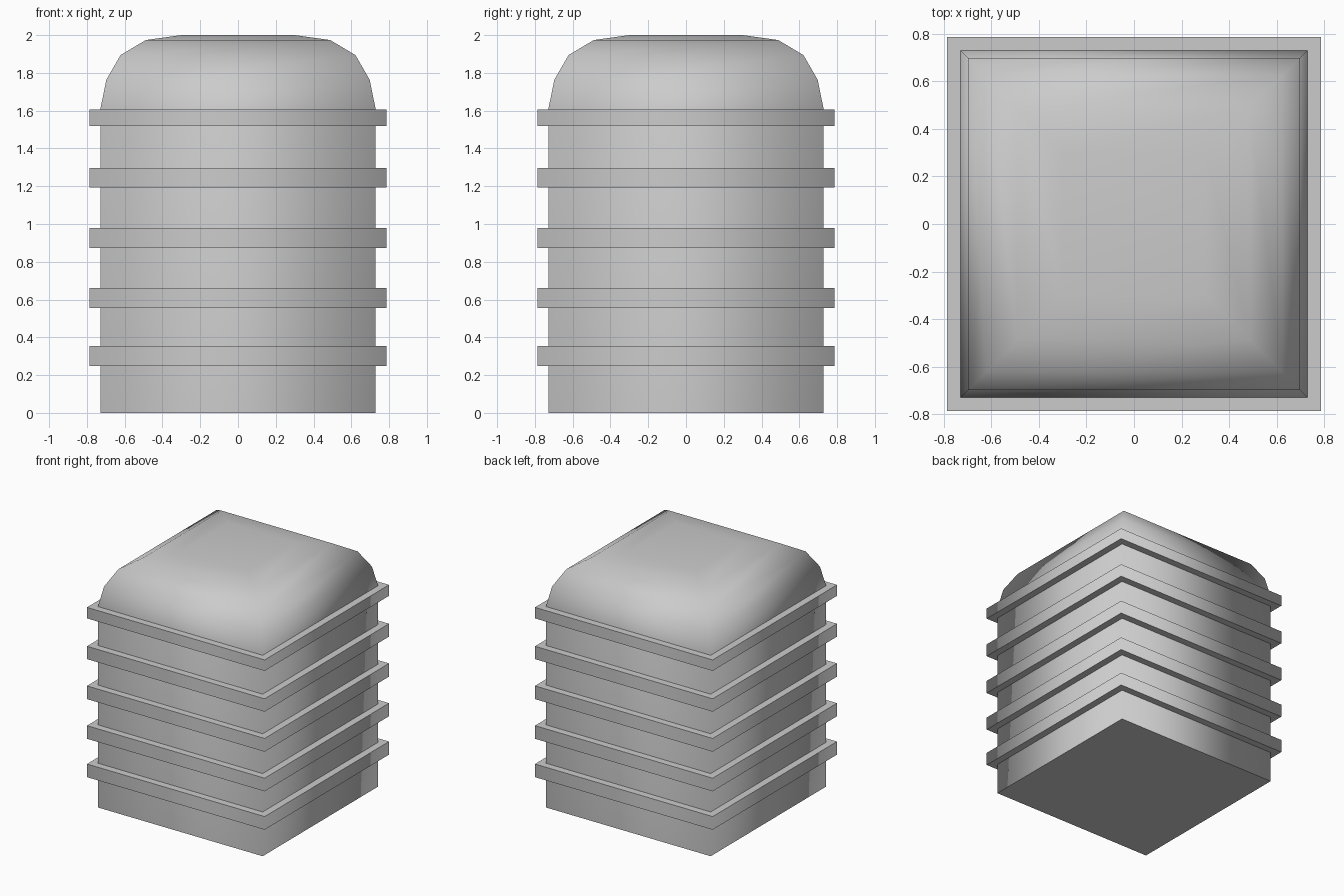
import bpy
import bmesh
from math import radians

if "Cube" in bpy.data.objects:
    bpy.data.objects.remove(bpy.data.objects["Cube"])


def square_loft(name, profile, closed=False):
    """Sweep a (half width, height) profile round four sides."""
    bm = bmesh.new()
    corners = [(-1, -1), (1, -1), (1, 1), (-1, 1)]
    rings = [[bm.verts.new((h * x, h * y, z)) for x, y in corners] for h, z in profile]
    pairs = list(zip(rings, rings[1:]))
    if closed:
        pairs.append((rings[-1], rings[0]))
    else:
        bm.faces.new(rings[0][::-1])
        bm.faces.new(rings[-1])
    for low, high in pairs:
        for i in range(4):
            j = (i + 1) % 4
            bm.faces.new((low[i], low[j], high[j], high[i]))
    bmesh.ops.recalc_face_normals(bm, faces=bm.faces)

    # Corners shade softly; only the level rims stay sharp
    for f in bm.faces:
        f.smooth = True
    for e in bm.edges:
        level = abs(e.verts[0].co.z - e.verts[1].co.z) < 1e-5
        e.smooth = not (level and e.calc_face_angle(0) > radians(40))

    mesh = bpy.data.meshes.new(name)
    bm.to_mesh(mesh)
    bm.free()
    obj = bpy.data.objects.new(name, mesh)
    bpy.context.collection.objects.link(obj)
    return obj


BODY = 0.729
BAND = 0.786

# Square body with domed top
square_loft("domed_body", [
    (BODY, 0), (BODY, 1.607), (0.697, 1.764), (0.622, 1.894),
    (0.488, 1.974), (0.30, 2.0),
])

# Raised bands around the body
bands = [(0.249, 0.354), (0.556, 0.661), (0.873, 0.979), (1.193, 1.296), (1.519, 1.607)]
for n, (bottom, top) in enumerate(bands, 1):
    square_loft(f"band_{n}", [
        (BODY - 0.01, bottom), (BAND, bottom), (BAND, top), (BODY - 0.01, top),
    ], closed=True)
